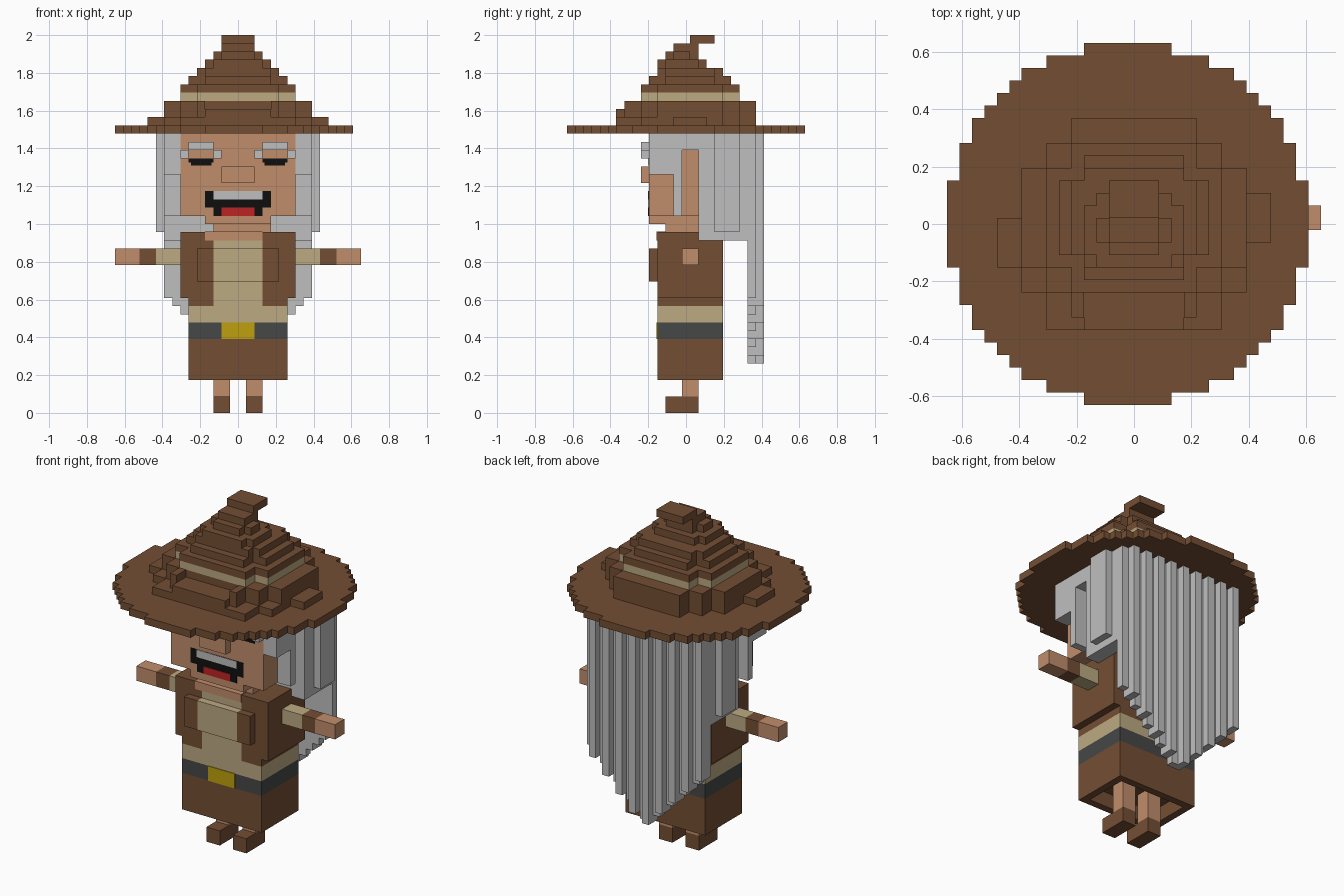
import bpy
import bmesh

default = bpy.data.objects.get("Cube")
if default:
    bpy.data.objects.remove(default, do_unlink=True)

U = 2 / 46  # size of one block


def material(name, rgb):
    lin = [(c / 255 / 12.92) if c < 11 else ((c / 255 + 0.055) / 1.055) ** 2.4 for c in rgb]
    m = bpy.data.materials.new(name)
    m.use_nodes = True
    m.diffuse_color = (*lin, 1)
    m.node_tree.nodes["Principled BSDF"].inputs["Base Color"].default_value = (*lin, 1)
    return m


BROWN = material("brown leather", (116, 78, 52))
SKIN = material("skin", (192, 141, 107))
TAN = material("tan cloth", (188, 170, 130))
GREY = material("grey hair", (191, 191, 191))
BELT = material("dark belt", (70, 71, 71))
GOLD = material("gold", (190, 160, 14))
RED = material("red tongue", (190, 35, 35))
BLACK = material("black", (15, 15, 15))


def blocks(name, mat, boxes, mirror=False):
    """Boxes (x0, x1, y0, y1, z0, z1) in block units, joined into one part."""
    bm = bmesh.new()
    boxes = list(boxes)
    if mirror:
        boxes += [(-b[1], -b[0], *b[2:]) for b in boxes]
    for x0, x1, y0, y1, z0, z1 in boxes:
        verts = bmesh.ops.create_cube(bm, size=1)["verts"]
        for v in verts:
            v.co.x = U * (x1 if v.co.x > 0 else x0)
            v.co.y = U * (y1 if v.co.y > 0 else y0)
            v.co.z = U * (z1 if v.co.z > 0 else z0)
    mesh = bpy.data.meshes.new(name)
    bm.to_mesh(mesh)
    bm.free()
    mesh.materials.append(mat)
    ob = bpy.data.objects.new(name, mesh)
    bpy.context.scene.collection.objects.link(ob)
    return ob


def plus(w, y0, y1, z0, z1, cut=2):
    """Stepped round layer: two crossing boxes."""
    return [(-w, w, y0 + cut, y1 - cut, z0, z1), (-w + cut, w - cut, y0, y1, z0, z1)]


# Legs and shoes
blocks("legs", SKIN, [(1, 3, -.5, 1.5, 2, 6.5)], mirror=True)
blocks("shoes", BROWN, [(1, 3, -2.5, 1.5, 0, 2)], mirror=True)

# Skirt with a hollow underside
blocks("skirt", BROWN, [
    (-6, 6, -3.5, 4.5, 6, 9),
    (-6, 6, -3.5, -2.5, 4, 6), (-6, 6, 3.5, 4.5, 4, 6),
    (-6, -5, -2.5, 3.5, 4, 6), (5, 6, -2.5, 3.5, 4, 6)])

# Belt and shirt
blocks("belt", BELT, [(-6, 6, -3.5, 4.5, 9, 11)])
blocks("buckle", GOLD, [(-2, 2, -3.6, -3.4, 9, 11)])
blocks("shirt", TAN, [(-6, 6, -3.5, 4.5, 11, 13), (-3, 3, -3.5, -2.5, 13, 22),
                      (-3, 3, -4.5, -3.5, 16, 20)])

# Jacket: back, two front panels and lapels
blocks("jacket_back", BROWN, [(-7, 7, -2.5, 4.5, 14, 22), (-6, 6, -2.5, 4.5, 13, 14)])
blocks("jacket_fronts", BROWN, [(3, 7, -3.5, -2.5, 14, 22), (3, 6, -3.5, -2.5, 13, 14),
                                (3, 5, -4.5, -3.5, 16, 20)], mirror=True)
blocks("open_collar", SKIN, [(-4, 3, -3.6, -2.4, 21, 22.1)])

# Arms
blocks("sleeves", TAN, [(7, 10, -.5, 1.5, 18, 20)], mirror=True)
blocks("cuffs", BROWN, [(10, 12, -.5, 1.5, 18, 20)], mirror=True)
blocks("hands", SKIN, [(12, 15, -.5, 1.5, 18, 20)], mirror=True)

# Head
blocks("head", SKIN, [(-7, 7, -4.5, 1.5, 24, 34), (-4, 4, -4.5, 1.5, 23, 24),
                      (-3, 4, -2.5, 1.5, 22, 23)])
blocks("nose", SKIN, [(-2, 2, -5.5, -4.5, 28, 30)])
blocks("eyebrows", GREY, [(3, 6, -5.5, -4.5, 32, 33), (2, 3, -5.5, -4.5, 31, 32),
                          (6, 7, -5.5, -4.5, 31, 32)], mirror=True)
blocks("eyes", BLACK, [(3, 6, -4.56, -4.4, 30.5, 31), (3.25, 5.75, -4.56, -4.4, 30.1, 30.5)],
       mirror=True)
blocks("mouth", BLACK, [(-4, 4, -4.56, -4.4, 25, 27), (-3, 3, -4.56, -4.4, 24, 25)])
blocks("teeth", GREY, [(-3, 3, -4.62, -4.4, 26, 27)])
blocks("tongue", RED, [(-2, 2, -4.62, -4.4, 24, 25)])

# Hair around the head, open at the ears
blocks("hair_sides", GREY, [
    (7, 9, -4.5, -1.5, 29, 34), (7, 9, -1.5, -.5, 24, 34), (7, 9, -.5, 1.5, 32, 34),
    (7, 9, 1.5, 6.5, 21, 34), (9, 10, 3.5, 6.5, 22, 34)], mirror=True)
blocks("hair_back", GREY, [(-9, 9, 1.5, 6.5, 22, 34), (-9, 9, 6.5, 7.5, 21, 34)])

# Long ridged strands, longest in the middle
blocks("hair_strands", GREY, [
    (x, x + 1, 7.5, 9.5 if x % 2 else 8.5, 6 + (x if x >= 0 else -x - 1), 34)
    for x in range(-9, 9)])

# Hat brim: one strip per run of equal rows, from the back to the front
runs = [(3.5, 1), (6.5, 1), (8.5, 1), (9.5, 1), (10.5, 1), (11.5, 1), (12.5, 2), (13.5, 3)]
runs = runs + [(14.5, 7)] + runs[::-1]
brim, y = [], 14.5
for half, rows in runs:
    brim.append((-.5 - half, -.5 + half, y - rows, y, 34, 35))
    y -= rows
blocks("hat_brim", BROWN, brim)

# Crumpled folds at the bottom of the crown
blocks("hat_folds", BROWN, [
    (-11, -9, -3.5, .5, 35, 36), (9, 11, -1.5, 2.5, 35, 36),
    (-9, 9, -5.5, 4.5, 35, 36), (-9, 9, -3.5, 4.5, 36, 38),
    (-7, 7, -8.5, 6.5, 35, 36), (-7, 7, -5.5, 6.5, 36, 38),
    (-4, 4, -8.5, -5.5, 36, 37), (-5, 5, 6.5, 8.5, 35, 38),
    (-5, -4, -7.5, -5.5, 36, 38), (4, 5, -7.5, -5.5, 36, 38)])

# Band, stepped cone and bent tip
blocks("hat_band", TAN, plus(7, -5.5, 6.5, 38, 39))
cone = [(7, -5.5, 6.5), (6, -4.5, 5.5), (5, -3.5, 4.5), (4, -3.5, 2.5), (3, -2.5, 1.5)]
layers = []
for i, (w, y0, y1) in enumerate(cone):
    layers += plus(w, y0, y1, 39 + i, 40 + i, 2 if i < 2 else 1)
blocks("hat_cone", BROWN, layers)
blocks("hat_tip", BROWN, [(-2, 2, -1.5, 1.5, 44, 45), (-2, 2, .5, 3.5, 45, 46)])
